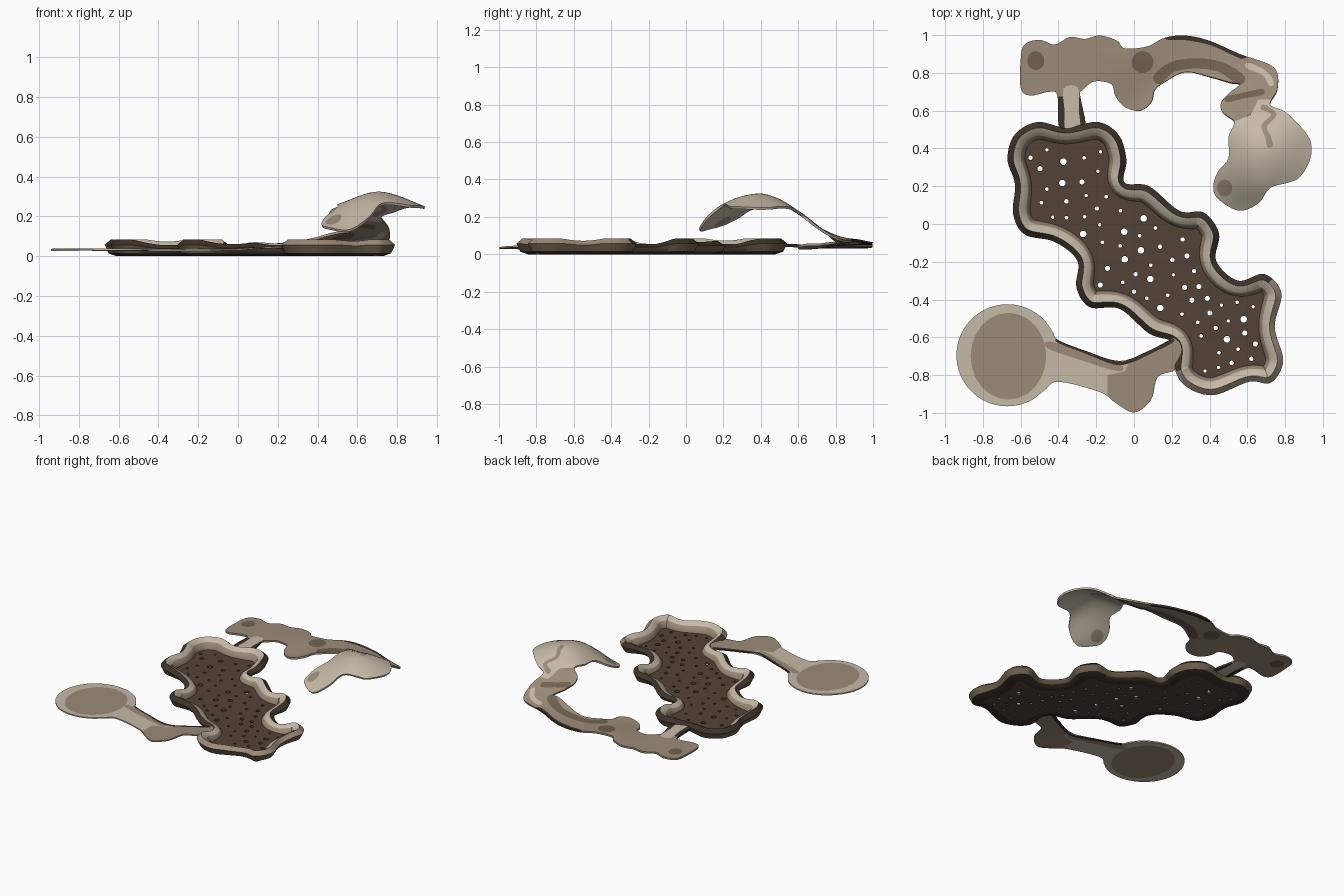
import bpy, bmesh, math, random
from mathutils import Vector
from mathutils.geometry import delaunay_2d_cdt

if "Cube" in bpy.data.objects:
    bpy.data.objects.remove(bpy.data.objects["Cube"])

random.seed(4)


def mat(name, hexcol):
    m = bpy.data.materials.new(name)
    c = [int(hexcol[i:i + 2], 16) / 255 for i in (0, 2, 4)]
    m.diffuse_color = [((v + 0.055) / 1.055) ** 2.4 for v in c] + [1]
    m.use_nodes = True
    m.node_tree.nodes["Principled BSDF"].inputs["Base Color"].default_value = m.diffuse_color
    return m


MATS = [mat("cream", "C6BAA7"), mat("tan", "9B8B78"), mat("brown", "70614F"),
        mat("floor_brown", "524337"), mat("dark_brown", "3D3229")]
CREAM, TAN, BROWN, FLOOR, DARK = range(5)


# ---------- outline helpers ----------
def spline(pts, n=5):
    """Closed smooth curve through the points."""
    out, k = [], len(pts)
    for i in range(k):
        a, b, c, d = (Vector(pts[(i + j) % k]) for j in (-1, 0, 1, 2))
        for s in range(n):
            t = s / n
            out.append(0.5 * (2 * b + (c - a) * t + (2 * a - 5 * b + 4 * c - d) * t * t
                              + (3 * b - a - 3 * c + d) * t ** 3))
    return out


def ellipse(x, y, rx, ry, n=24):
    return [Vector((x + rx * math.cos(2 * math.pi * i / n), y + ry * math.sin(2 * math.pi * i / n)))
            for i in range(n)]


def strip(path, width):
    """Band of a given width around an open path."""
    p = [Vector(q) for q in path]
    left, right = [], []
    for i, q in enumerate(p):
        t = (p[min(i + 1, len(p) - 1)] - p[max(i - 1, 0)]).normalized()
        side = Vector((-t.y, t.x)) * width / 2
        left.append(q + side)
        right.append(q - side)
    return spline(left + right[::-1], 4)


def inside(p, loop):
    hit, x, y = False, p[0], p[1]
    for i in range(len(loop)):
        a, b = loop[i - 1], loop[i]
        if (a[1] > y) != (b[1] > y) and x < (b[0] - a[0]) * (y - a[1]) / (b[1] - a[1]) + a[0]:
            hit = not hit
    return hit


def finish(name, bm, thick=0):
    me = bpy.data.meshes.new(name)
    bm.to_mesh(me)
    bm.free()
    ob = bpy.data.objects.new(name, me)
    bpy.context.collection.objects.link(ob)
    for m in MATS:
        me.materials.append(m)
    bpy.ops.object.select_all(action='DESELECT')
    bpy.context.view_layer.objects.active = ob
    ob.select_set(True)
    if thick:
        mod = ob.modifiers.new("thickness", 'SOLIDIFY')
        mod.thickness, mod.offset = thick, -1
        bpy.ops.object.modifier_apply(modifier=mod.name)
    bpy.ops.object.shade_smooth_by_angle(angle=math.radians(40))


def sheet(name, outline, height, thick, base, zones=(), holes=(), step=0.035):
    """Thin sheet over an outline, with coloured zones and holes cut along their edges."""
    pts, edges = [], []
    for loop in [outline] + [z[0] for z in zones] + list(holes):
        n, k = len(pts), len(loop)
        pts.extend(Vector((p[0], p[1])) for p in loop)
        edges.extend((n + i, n + (i + 1) % k) for i in range(k))
    for i in range(int(2 / step) + 1):
        for j in range(int(2 / step) + 1):
            p = Vector((-1 + i * step + (j % 2) * step / 2, -1 + j * step))
            if inside(p, outline) and not any(inside(p, h) for h in holes):
                pts.append(p)
    verts, _, faces = delaunay_2d_cdt(pts, edges, [], 0, 1e-5)[:3]
    bm = bmesh.new()
    vs = [bm.verts.new((v.x, v.y, height(v.x, v.y))) for v in verts]
    for f in faces:
        c = sum((verts[i] for i in f), Vector((0, 0))) / len(f)
        if not inside(c, outline) or any(inside(c, h) for h in holes):
            continue
        face = bm.faces.new([vs[i] for i in f])
        face.normal_update()
        if face.normal.z < 0:
            face.normal_flip()
        face.material_index = base
        for loop, colour in zones:
            if inside(c, loop):
                face.material_index = colour
    bmesh.ops.delete(bm, geom=[v for v in bm.verts if not v.link_faces], context='VERTS')
    finish(name, bm, thick)


# ---------- scalloped tray ----------
TRAY = [(-.51, .54), (-.36, .51), (-.19, .54), (-.08, .47), (-.04, .34), (-.05, .22), (.08, .20),
        (.24, .07), (.37, .06), (.45, -.05), (.435, -.195), (.55, -.30), (.69, -.265), (.78, -.365),
        (.745, -.545), (.79, -.725), (.725, -.84), (.61, -.835), (.425, -.905), (.29, -.87),
        (.22, -.78), (.22, -.635), (.08, -.58), (-.075, -.45), (-.235, -.44), (-.305, -.335),
        (-.30, -.195), (-.42, -.095), (-.58, -.055), (-.64, .055), (-.63, .21), (-.67, .345),
        (-.63, .475)]


def relax(ring, f):
    k = len(ring)
    return [ring[i].lerp((ring[i - 1] + ring[(i + 1) % k]) / 2, f) for i in range(k)]


def inward(ring, i):
    t = (ring[(i + 1) % len(ring)] - ring[i - 1]).normalized()
    return Vector((t.y, -t.x))


rings = [spline(TRAY, 8)]                     # one ring per 0.01 of inward offset
for _ in range(9):
    r = rings[-1]
    rings.append(relax([p + inward(r, i) * 0.01 for i, p in enumerate(r)], 0.3))
soft = rings[0]
for _ in range(150):
    soft = relax(soft, 0.9)
# the crest stands higher on the outward lobes
lift = [1 + max(-.2, min(.2, 5 * (soft[i] - p).dot(inward(soft, i)))) for i, p in enumerate(rings[0])]

PROFILE = [(9, 0, DARK), (6, 0, DARK), (2, .014, BROWN), (0, .048, DARK), (3, .070, CREAM),
           (7, .052, TAN), (9, .016, FLOOR)]
bm = bmesh.new()
loops = [[bm.verts.new((p.x, p.y, z * (lift[i] if z > .02 else 1))) for i, p in enumerate(rings[o])]
         for o, z, _ in PROFILE]
for a, b, (o, z, colour) in zip(loops, loops[1:] + loops[:1], PROFILE):
    for i in range(len(a)):
        j = (i + 1) % len(a)
        f = bm.faces.new((a[i], a[j], b[j], b[i]))
        f.material_index = colour
        if o == 0 and a[i].co.x - a[i].co.y > 1.0:
            f.material_index = TAN            # lighter crest at the front right end
bmesh.ops.recalc_face_normals(bm, faces=bm.faces)
finish("tray_rim", bm)

# perforated floor
spots = []
for _ in range(5000):
    p = Vector((random.uniform(-.6, .75), random.uniform(-.85, .5)))
    if (len(spots) < 72 and all((p - q).length > .073 for q in spots) and inside(p, rings[9])
            and min((p - q).length for q in rings[9]) > .03):
        spots.append(p)
holes = []
for p in spots:
    r = random.choice((.009, .010, .012, .014, .018))
    holes.append(ellipse(p.x, p.y, r, r, 10))
sheet("tray_floor", rings[9], lambda x, y: .016, .0155, FLOOR, holes=holes, step=.08)

# ---------- round paddle with handle ----------
arc = [(-.67 + .27 * math.cos(math.radians(a)), -.695 + .27 * math.sin(math.radians(a)))
       for a in range(28, 325, 18)]
PADDLE = arc + [(-.40, -.835), (-.18, -.89), (-.10, -.945), (0, -.998), (.09, -.93), (.125, -.81),
                (.22, -.77), (.25, -.68), (.23, -.60), (.08, -.67), (-.075, -.725), (-.26, -.67),
                (-.40, -.615)]
sheet("round_paddle", spline(PADDLE),
      lambda x, y: .037 + .018 * max(0, min(1, x * 4)) + .002 * math.sin(9 * x + 6 * y), .009, CREAM,
      zones=[(ellipse(-.665, -.70, .20, .23), TAN),
             (strip([(-.45, -.64), (-.28, -.70), (-.08, -.76)], .04), TAN),
             ([(-.14, -.80), (-.14, -1.1), (.4, -1.1), (.4, -.5), (.1, -.5), (-.05, -.78)], TAN),
             (strip([(-.40, -.62), (-.26, -.675), (-.1, -.735), (-.02, -.725), (.08, -.68), (.2, -.62)],
                    .02), DARK)])

# ---------- curved arm rising to a leaf-shaped cap ----------
ARM = [(-.60, .87), (-.58, .95), (-.50, .975), (-.42, .95), (-.34, .99), (-.26, .98), (-.18, .998),
       (-.09, .97), (-.05, .93), (.07, .94), (.16, .985), (.27, .998), (.40, .97), (.56, .90),
       (.74, .83), (.76, .72), (.72, .635), (.79, .60), (.85, .55), (.93, .45), (.935, .35),
       (.88, .25), (.82, .22), (.72, .19), (.66, .11), (.56, .07), (.46, .12), (.42, .18),
       (.44, .27), (.50, .35), (.50, .46), (.53, .54), (.47, .59), (.46, .64), (.50, .69),
       (.56, .74), (.51, .75), (.40, .78), (.27, .805), (.16, .75), (.11, .71), (.09, .645),
       (.03, .60), (-.05, .62), (-.10, .68), (-.12, .74), (-.21, .755), (-.27, .71), (-.285, .68),
       (-.26, .50), (-.39, .50), (-.405, .68), (-.45, .70), (-.55, .68), (-.60, .72)]
HEIGHTS = [(-.58, .70, .045), (-.55, .95, .045), (-.33, .52, .055), (-.2, .98, .05), (0, .85, .06),
           (0, .62, .04), (.2, .78, .065), (.25, .98, .065), (.4, .8, .09), (.5, .92, .08),
           (.74, .82, .085), (.76, .72, .14), (.55, .71, .15), (.47, .60, .23), (.70, .64, .20),
           (.70, .40, .325), (.82, .57, .25), (.94, .40, .25), (.88, .25, .255), (.50, .40, .255),
           (.66, .20, .265), (.43, .20, .17), (.56, .08, .14), (.44, .13, .145), (.60, .30, .285)]


def thin_plate(points):
    """Smooth height surface through the points."""
    def kernel(a, b):
        d = (a[0] - b[0]) ** 2 + (a[1] - b[1]) ** 2
        return d * math.log(d) if d > 1e-12 else 0
    n = len(points)
    rows = [[kernel(p, q) for q in points] + [1, p[0], p[1], p[2]] for p in points]
    rows += [[f(q) for q in points] + [0] * 4 for f in (lambda q: 1, lambda q: q[0], lambda q: q[1])]
    for i in range(n + 3):
        k = max(range(i, n + 3), key=lambda r: abs(rows[r][i]))
        rows[i], rows[k] = rows[k], rows[i]
        rows[i] = [v / rows[i][i] for v in rows[i]]
        for r in range(n + 3):
            if r != i:
                m = rows[r][i]
                rows[r] = [u - m * v for u, v in zip(rows[r], rows[i])]
    w = [r[-1] for r in rows]
    return lambda x, y: (sum(k * kernel((x, y), q) for k, q in zip(w, points))
                         + w[n] + w[n + 1] * x + w[n + 2] * y)


sheet("arm_and_leaf_cap", spline(ARM), thin_plate(HEIGHTS), .013, TAN, step=.03, zones=[
    ([(-.45, .675), (-.22, .675), (-.22, .45), (-.45, .45)], DARK),                    # neck sides
    (strip([(-.335, .72), (-.33, .6), (-.325, .50)], .075), CREAM),                    # neck top
    (strip([(.12, .76), (.2, .83), (.33, .85), (.46, .83), (.57, .76)], .055), BROWN),
    (strip([(.17, 1.0), (.28, .995), (.42, .965), (.58, .895)], .045), DARK),          # outer edge
    (strip([(.49, .66), (.58, .68), (.68, .70)], .03), BROWN),
    (strip([(.60, .84), (.69, .80), (.73, .74)], .03), CREAM),
    ([(.66, .66), (.98, .66), (.98, 0), (.38, 0), (.43, .45), (.5, .53), (.62, .58)], CREAM),
    (strip([(.68, .62), (.74, .58), (.69, .52), (.71, .46), (.72, .41)], .03), TAN),   # ridge on cap
    (ellipse(-.52, .865, .045, .05), BROWN), (ellipse(.045, .857, .058, .058), BROWN),
    (ellipse(.48, .19, .04, .045), TAN)])
